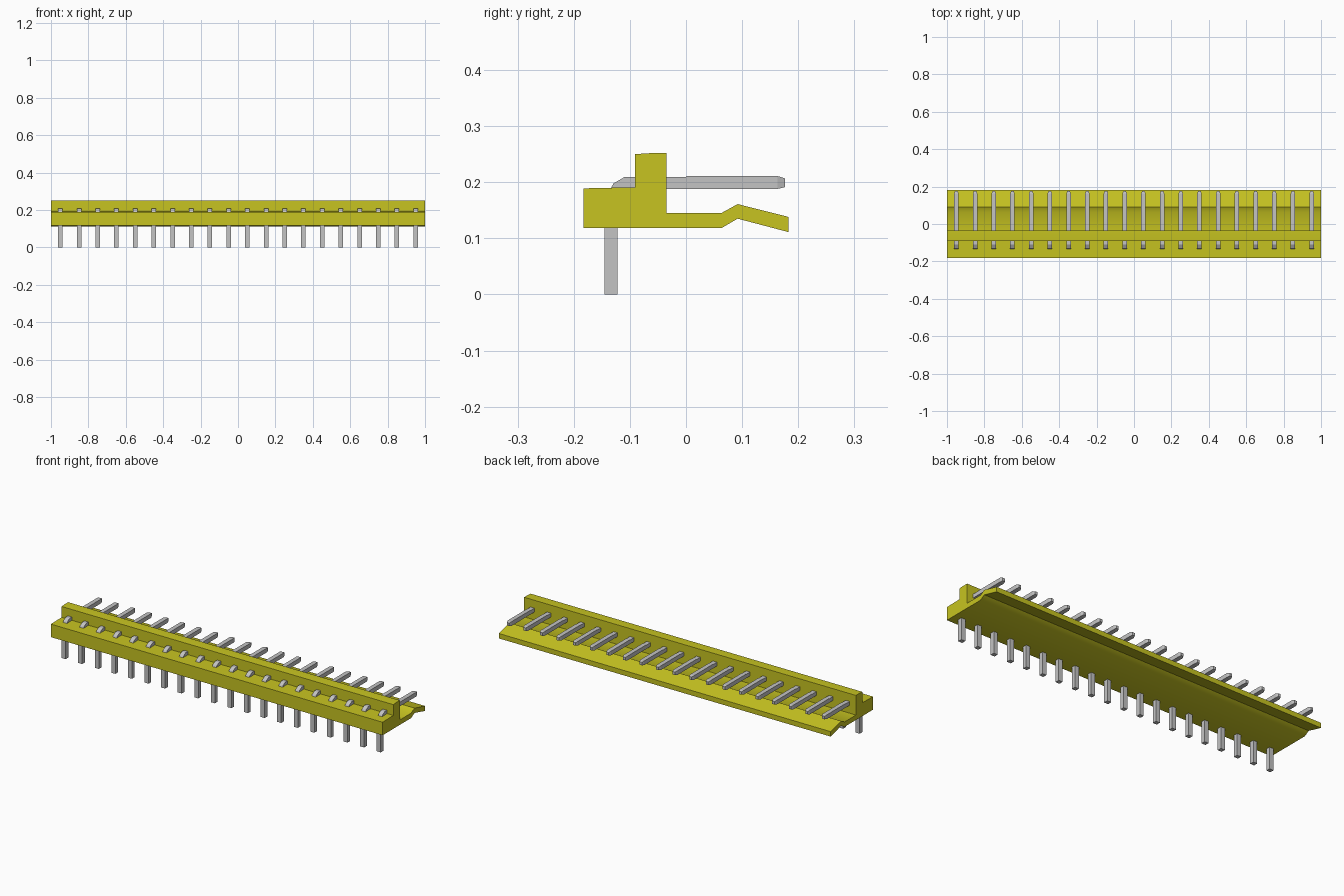
import bpy, bmesh, math

cube = bpy.data.objects.get("Cube")
if cube:
    bpy.data.objects.remove(cube, do_unlink=True)


def make_material(name, rgb):
    m = bpy.data.materials.new(name)
    m.use_nodes = True
    m.diffuse_color = (*rgb, 1)
    m.node_tree.nodes["Principled BSDF"].inputs["Base Color"].default_value = (*rgb, 1)
    return m


def loft(name, sections, mat):
    """Join matching rings of points into a closed solid."""
    bm = bmesh.new()
    rings = [[bm.verts.new(p) for p in s] for s in sections]
    n = len(rings[0])
    for a, b in zip(rings, rings[1:]):
        for i in range(n):
            j = (i + 1) % n
            bm.faces.new((a[i], a[j], b[j], b[i]))
    bm.faces.new(rings[0][::-1])
    bm.faces.new(rings[-1])
    bmesh.ops.recalc_face_normals(bm, faces=bm.faces[:])
    me = bpy.data.meshes.new(name)
    bm.to_mesh(me)
    bm.free()
    me.materials.append(mat)
    ob = bpy.data.objects.new(name, me)
    bpy.context.collection.objects.link(ob)
    return ob


yellow = make_material("yellow plastic", (0.57, 0.55, 0.015))
grey = make_material("grey metal", (0.55, 0.55, 0.55))

# Housing: stepped base, upright wall and kinked rear lip, swept along x
profile = [(-0.183, 0.118), (0.063, 0.118), (0.092, 0.135), (0.183, 0.111),
           (0.183, 0.138), (0.092, 0.161), (0.063, 0.145), (-0.035, 0.145),
           (-0.035, 0.252), (-0.06, 0.252), (-0.091, 0.25), (-0.091, 0.191),
           (-0.183, 0.189)]
housing = loft("housing", [[(x, y, z) for y, z in profile] for x in (-1, 1)], yellow)
bpy.context.view_layer.objects.active = housing
housing.select_set(True)
bpy.ops.object.shade_smooth_by_angle(angle=math.radians(35))

# Bent square pin: outer (y, z), inner (y, z), half width at each section
path = [((-0.145, 0.0), (-0.122, 0.0), 0.012),
        ((-0.145, 0.17), (-0.122, 0.17), 0.012),
        ((-0.129, 0.198), (-0.115, 0.182), 0.012),
        ((-0.110, 0.209), (-0.100, 0.188), 0.012),
        ((-0.001, 0.209), (-0.001, 0.188), 0.012),
        ((0.001, 0.211), (0.001, 0.188), 0.012),
        ((0.163, 0.211), (0.163, 0.188), 0.012),
        ((0.176, 0.207), (0.176, 0.191), 0.007)]
sections = [[(-w, *o), (w, *o), (w, *i), (-w, *i)] for o, i, w in path]
pins = loft("contact_pins", sections, grey)
pins.location.x = -0.95

# Row of twenty pins
row = pins.modifiers.new("row", 'ARRAY')
row.count = 20
row.use_relative_offset = False
row.use_constant_offset = True
row.constant_offset_displace = (0.1, 0, 0)
